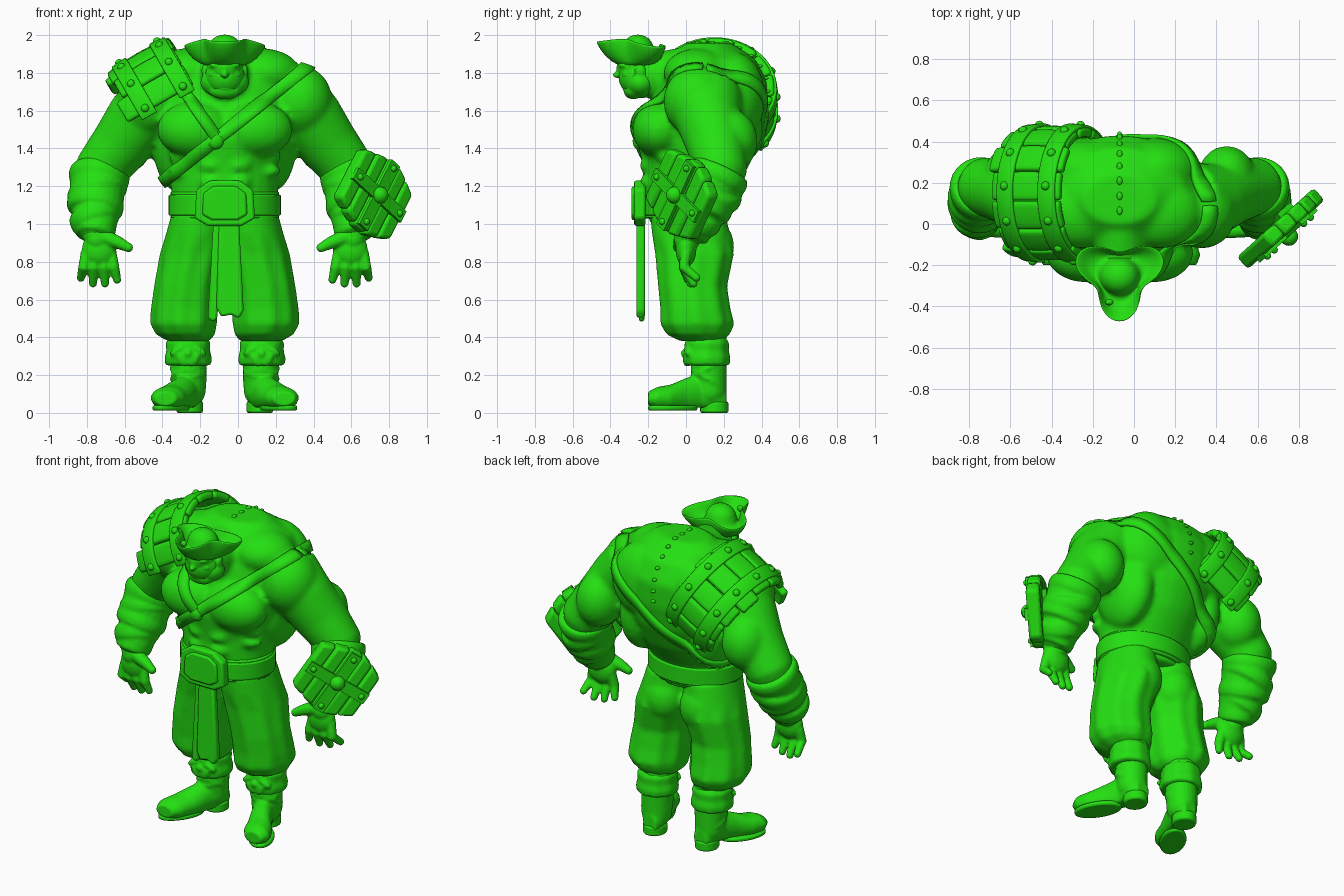
import bpy, bmesh, math, random
from mathutils import Vector, Matrix
from mathutils.bvhtree import BVHTree

random.seed(4)
if "Cube" in bpy.data.objects:
    bpy.data.objects.remove(bpy.data.objects["Cube"])

green = bpy.data.materials.new("bright_green")
green.use_nodes = True
COLOUR = (0.018, 0.74, 0.006, 1)
green.diffuse_color = COLOUR
green.node_tree.nodes["Principled BSDF"].inputs["Base Color"].default_value = COLOUR

CX = -0.07            # the body's own middle line
SIDES = (("left", 1), ("right", -1))
X, Y, Z = Vector((1, 0, 0)), Vector((0, 1, 0)), Vector((0, 0, 1))


def at(dx, y, z):
    return Vector((CX + dx, y, z))


def finish(name, bm, voxel=0, smooth=3, subsurf=0, bevel=0, solid=0):
    bmesh.ops.recalc_face_normals(bm, faces=bm.faces)
    mesh = bpy.data.meshes.new(name)
    bm.to_mesh(mesh)
    bm.free()
    mesh.materials.append(green)
    mesh.shade_smooth()
    obj = bpy.data.objects.new(name, mesh)
    bpy.context.scene.collection.objects.link(obj)
    if solid:
        mod = obj.modifiers.new("Thickness", "SOLIDIFY")
        mod.thickness, mod.offset = solid, 0
    if bevel:
        mod = obj.modifiers.new("Bevel", "BEVEL")
        mod.width, mod.segments = bevel, 2
    if voxel:
        mod = obj.modifiers.new("Fuse", "REMESH")
        mod.mode, mod.voxel_size, mod.use_smooth_shade = "VOXEL", voxel, True
        mod = obj.modifiers.new("Soften", "SMOOTH")
        mod.factor, mod.iterations = 0.5, smooth
    if subsurf:
        mod = obj.modifiers.new("Subdivide", "SUBSURF")
        mod.levels = mod.render_levels = subsurf
    if not (voxel or subsurf):
        mesh.set_sharp_from_angle(angle=math.radians(40))
    return obj


def ball(bm, centre, radii, turn=None):
    m = Matrix.Translation(centre) @ (turn or Matrix()) @ Matrix.Diagonal((*radii, 1))
    bmesh.ops.create_icosphere(bm, subdivisions=3, radius=1, matrix=m)


def skin_rings(bm, rings):
    loops = [[bm.verts.new(p) for p in ring] for ring in rings]
    n = len(loops[0])
    for a, b in zip(loops, loops[1:]):
        for i in range(n):
            bm.faces.new((a[i], a[(i + 1) % n], b[(i + 1) % n], b[i]))
    bm.faces.new(loops[0])
    bm.faces.new(loops[-1])


def oval(centre, u, v, n=28, folds=0, count=9):
    ring = []
    for i in range(n):
        a = math.tau * i / n
        k = 1 + folds * math.cos(count * a)
        ring.append(centre + u * math.cos(a) * k + v * math.sin(a) * k)
    return ring


def tube(bm, path, n=20):
    points = [Vector(p[:3]) for p in path]
    rings = []
    for i, p in enumerate(points):
        t = (points[min(i + 1, len(points) - 1)] - points[max(i - 1, 0)]).normalized()
        u = t.cross(X if abs(t.y) > 0.8 else Y).normalized()
        rings.append(oval(p, u * path[i][3], t.cross(u) * path[i][3], n))
    skin_rings(bm, rings)
    ball(bm, points[-1], [path[-1][3]] * 3)


def slab(bm, outline, depth, frame):
    front = [frame @ Vector((x, -depth / 2, z)) for x, z in outline]
    back = [frame @ Vector((x, depth / 2, z)) for x, z in outline]
    skin_rings(bm, [front, back])


# Torso and arms, fused into one skin
def arm_points(s, path):
    return [(CX + s * dx, y, z, r) for dx, y, z, r in path]


ARM = [(.34, .11, 1.68, .19), (.46, .12, 1.55, .175), (.55, .16, 1.42, .16), (.65, .18, 1.29, .145),
       (.68, .13, 1.15, .135), (.68, .05, 1.02, .1), (.68, .01, .94, .075)]
TORSO = [(1, .01, .26, .2), (1.15, 0, .28, .225), (1.3, .05, .3, .28), (1.45, .07, .35, .33),
         (1.6, .12, .4, .31), (1.75, .14, .4, .29), (1.87, .14, .32, .23), (1.96, .12, .17, .12)]
bm = bmesh.new()
skin_rings(bm, [oval(at(0, y, z), X * rx, Y * ry) for z, y, rx, ry in TORSO])
tube(bm, [(CX, .05, 1.8, .15), (CX, -.1, 1.79, .13), (CX, -.25, 1.78, .11)])
for side, s in SIDES:
    tube(bm, arm_points(s, ARM))
    ball(bm, at(s * .16, -.14, 1.5), (.2, .145, .15))        # chest
    ball(bm, at(s * .2, .06, 1.8), (.2, .18, .13))           # neck muscle
    ball(bm, at(s * .4, .06, 1.65), (.17, .18, .19))         # shoulder
    ball(bm, at(s * .52, .23, 1.44), (.14, .15, .17))        # back of arm
    ball(bm, at(s * .25, .14, 1.43), (.13, .21, .26))        # side of back
    ball(bm, at(s * .17, .26, 1.67), (.22, .16, .24))        # shoulder blade
    for z in (1.22, 1.31):                                   # stomach
        ball(bm, at(s * .07, -.18, z), (.075, .065, .05))
    for z in (1.28, 1.35):                                   # ribs
        ball(bm, at(s * .22, -.1, z), (.08, .06, .035))
body = finish("body", bm, voxel=0.016, smooth=7)

# Spine bumps, seated on the skin
bpy.context.view_layer.update()
skin = BVHTree.FromObject(body, bpy.context.evaluated_depsgraph_get())
bm = bmesh.new()
for i in range(9):
    a = math.radians(15 + i * 10)
    hit = skin.ray_cast(at(0, .1, 1.55), Vector((0, math.cos(a), math.sin(a))))[0]
    if hit:
        ball(bm, hit, (.014, .02, .01))
finish("spine", bm)


# Leather straps, laid on the skin around a tilted loop
def strap(name, centre, along, start, end, width):
    bm = bmesh.new()
    v, steps = -Y, 60
    w = along.cross(v).normalized()
    rows = []
    for i in range(steps + 1):
        a = math.radians(start + (end - start) * i / steps)
        d = along * math.cos(a) + v * math.sin(a)
        hits = [skin.ray_cast(centre + w * k * width, d)[0] for k in (-.5, 0, .5)]
        if all(hits):
            rows.append([bm.verts.new(h + d * .008) for h in hits])
    for a, b in zip(rows, rows[1:]):
        for k in (0, 1):
            bm.faces.new((a[k], a[k + 1], b[k + 1], b[k]))
    bmesh.ops.smooth_vert(bm, verts=bm.verts, factor=.5, use_axis_x=True, use_axis_y=True, use_axis_z=True)
    finish(name, bm, solid=.022)


strap("long_strap", Vector((0, .1, 1.54)), Vector((.78, 0, .62)).normalized(), 0, 360, .08)
strap("short_strap", Vector((-.2, .1, 1.58)), Vector((-.57, 0, .82)).normalized(), -60, 118, .07)
bm = bmesh.new()
hit = skin.ray_cast(Vector((-.12, .1, 1.44)), -Y)[0]
ball(bm, hit, (.045, .03, .045))
finish("strap_stud", bm)

# Hands and bandaged forearms
for side, s in SIDES:
    bm = bmesh.new()
    tube(bm, arm_points(s, [(.68, .02, .98, .08), (.675, .005, .92, .07)]))
    ball(bm, at(s * .665, 0, .865), (.092, .055, .095))
    for k in range(4):
        dx, low = .605 + k * .042, (.69, .67, .67, .7)[k]
        tip = .57 + k * .064
        tube(bm, arm_points(s, [(dx, 0, .85, .032), ((dx + tip) / 2, -.01, .77, .03),
                                (tip, .01 + .015 * k, low + .015, .022)]), 10)
    tube(bm, arm_points(s, [(.64, -.02, .93, .045), (.56, -.035, .9, .034), (.51, -.045, .875, .025)]), 10)
    finish(side + "_hand", bm, voxel=.008, smooth=2)

    bm = bmesh.new()
    wraps = [(.665, .17, 1.25, .158), (.675, .14, 1.17, .158), (.685, .1, 1.1, .148),
             (.69, .06, 1.03, .13), (.685, .03, .975, .106)]
    tube(bm, arm_points(s, [(.67, .16, 1.24, .15), (.68, .1, 1.1, .142), (.68, .04, 1, .11)]))
    for i, (dx, y, z, r) in enumerate(wraps):
        tilt = Matrix.Rotation(math.radians(-25), 4, "X") @ Matrix.Rotation(s * (.3 if i % 2 else -.15), 4, "Y")
        rings = []
        for h, k in ((-.045, .92), (-.03, 1), (0, 1.03), (.03, 1), (.045, .92)):
            rings.append([at(s * dx, y, z) + tilt @ p for p in oval(Z * h, X * r * k, Y * r * k)])
        skin_rings(bm, rings)
    finish(side + "_forearm_wraps", bm, voxel=.011, smooth=2)

# Head
bm = bmesh.new()
ball(bm, at(0, -.26, 1.83), (.095, .105, .1))
ball(bm, at(0, -.24, 1.75), (.13, .09, .085))         # jowls
ball(bm, at(0, -.28, 1.705), (.085, .05, .045))       # chin
ball(bm, at(0, -.355, 1.79), (.02, .035, .018))       # nose
ball(bm, at(0, -.345, 1.82), (.013, .025, .04))
ball(bm, at(0, -.325, 1.76), (.05, .025, .01))        # lips
ball(bm, at(0, -.315, 1.722), (.045, .025, .012))
for side, s in SIDES:
    ball(bm, at(s * .04, -.33, 1.84), (.042, .028, .016))
    ball(bm, at(s * .055, -.305, 1.79), (.035, .035, .025))
    ball(bm, at(s * .105, -.24, 1.81), (.018, .03, .035))
finish("head", bm, voxel=.008, smooth=3)


# Three-cornered hat with its sides folded up
def hat_ring(radius, z, brim=0):
    ring = []
    for i in range(36):
        a = math.tau * i / 36
        corner = math.cos(3 * a)
        r = radius + brim * (.045 + .053 * corner)
        lift = brim * (.04 - .012 * corner + .018 * math.cos(a))
        ring.append(at(r * math.sin(a) * 1.08, -.255 - r * math.cos(a), z + lift))
    return ring


bm = bmesh.new()
skin_rings(bm, [hat_ring(.07, 1.84), hat_ring(.1, 1.835), hat_ring(.118, 1.855, .6), hat_ring(.13, 1.92, 1),
                hat_ring(.12, 1.925, 1), hat_ring(.105, 1.885, .6), hat_ring(.095, 1.875),
                hat_ring(.085, 1.95), hat_ring(.06, 1.985), hat_ring(.02, 2.003)])
ball(bm, at(-.05, -.38, 1.94), (.02, .015, .02))
finish("three_cornered_hat", bm, subsurf=1)

# Barrel-stave shoulder guard
AXIS, UP = Vector((-.87, 0, -.5)), Vector((-.5, 0, .87))


def guard_point(t, degrees, r):
    a = math.radians(degrees)
    r *= 1 - 1.2 * t * t
    return Vector((-.38, .15, 1.64)) + AXIS * t + UP * r * .93 * math.sin(a) + Y * r * math.cos(a)


def guard_patch(bm, t0, t1, a0, a1, r, nt=4, na=5):
    grid = [[bm.verts.new(guard_point(t0 + (t1 - t0) * i / nt, a0 + (a1 - a0) * j / na, r))
             for j in range(na + 1)] for i in range(nt + 1)]
    for i in range(nt):
        for j in range(na):
            bm.faces.new((grid[i][j], grid[i + 1][j], grid[i + 1][j + 1], grid[i][j + 1]))


staves, bands, studs = bmesh.new(), bmesh.new(), bmesh.new()
for k in range(8):
    a = -38 + k * 27
    guard_patch(staves, -.17 - random.random() * .02, .18 + random.random() * .05, a + .4, a + 26.6, .305)
for t in (-.12, .11):
    guard_patch(bands, t - .045, t + .045, -42, 183, .328, 2, 30)
    for k in range(8):
        ball(studs, guard_point(t, -36 + k * 30, .336), [.022] * 3)
finish("guard_staves", staves, solid=.045, bevel=.014)
finish("guard_bands", bands, solid=.026, bevel=.006)
finish("guard_studs", studs)

# Small round shield of planks on the left forearm
frame = Matrix.Translation((.715, -.02, 1.153)) @ Matrix.Rotation(math.radians(42), 4, "Z") @ Matrix.Rotation(.6, 4, "Y")
planks, fittings = bmesh.new(), bmesh.new()
for k in range(-2, 3):
    lo, hi = k * .084 - .041, k * .084 + .041
    ends = [math.sqrt(.22 ** 2 - min(abs(e), .16) ** 2) + random.uniform(-.012, .006) for e in (lo, hi)]
    slab(planks, [(lo, -ends[0]), (hi, -ends[1]), (hi, ends[1]), (lo, ends[0])], .08, frame)
finish("shield_planks", planks, bevel=.018)
for turn in (0, math.pi / 2):
    m = frame @ Matrix.Rotation(turn, 4, "Y") @ Matrix.Translation((0, -.043, 0))
    slab(fittings, [(-.035, -.205), (.035, -.205), (.035, .205), (-.035, .205)], .025, m)
    for z in (-.17, .17):
        ball(fittings, m @ Vector((0, -.012, z)), [.018] * 3)
ball(fittings, frame @ Vector((0, -.055, 0)), [.045] * 3)
slab(fittings, [(-.05, -.13), (.05, -.13), (.05, .13), (-.05, .13)], .03, frame @ Matrix.Translation((0, .05, 0)))
finish("shield_fittings", fittings)

# Baggy trousers
LEG = [(1.06, .13, .01, .15, .2), (.95, .145, .025, .165, .205), (.84, .165, .045, .175, .205),
       (.67, .2, .035, .17, .18), (.55, .212, .05, .175, .183), (.47, .215, .06, .175, .193),
       (.415, .205, .065, .155, .165), (.38, .19, .08, .11, .11)]
bm = bmesh.new()
for side, s in SIDES:
    skin_rings(bm, [oval(at(s * dx, y, z), X * s * rx, Y * ry, 54, .03 * (z < .9)) for z, dx, y, rx, ry in LEG])
    ball(bm, at(s * .13, .13, .88), (.13, .125, .15))
finish("trousers", bm, voxel=.014, smooth=4)

# Belt, buckle and hanging cloths
bm = bmesh.new()
for low, high, grow in ((1.03, 1.17, 0), (1.045, 1.155, .01)):
    skin_rings(bm, [oval(at(0, 0, z), X * (.288 + grow), Y * (.23 + grow), 40) for z in (low, high)])
finish("belt", bm, bevel=.008)
bm = bmesh.new()
OCTAGON = [(-.16, 1.03), (-.09, .99), (.09, .99), (.16, 1.03), (.15, 1.18), (.08, 1.23), (-.08, 1.23), (-.15, 1.18)]
slab(bm, OCTAGON, .06, Matrix.Translation(at(0, -.245, 0)))
slab(bm, [(x * .75, 1.11 + (z - 1.11) * .75) for x, z in OCTAGON], .03, Matrix.Translation(at(0, -.273, 0)))
finish("belt_buckle", bm, bevel=.012)
bm = bmesh.new()
slab(bm, [(-.03, 1.02), (-.045, .56), (-.02, .51), (.035, .52), (.075, .5), (.1, .54), (.075, 1.02)], .045,
     Matrix.Translation(at(0, -.24, 0)))
slab(bm, [(-.06, 1.02), (-.09, .5), (-.06, .48), (-.04, .5), (0, 1.02)], .03, Matrix.Translation(at(0, -.235, 0)))
finish("hanging_cloths", bm, bevel=.012)

# Boots with tied cuffs
FOOT = [(.18, .215, .07, .045, .06), (.185, .17, .09, .07, .09), (.2, .08, .11, .07, .1), (.235, 0, .095, .075, .09),
        (.28, -.08, .078, .088, .072), (.305, -.15, .078, .088, .06), (.315, -.2, .075, .06, .038)]
for side, s in SIDES:
    bm = bmesh.new()
    skin_rings(bm, [[Vector((p.x, p.y, max(p.z, .028))) for p in oval(at(s * dx, y, z), X * rx, Z * rz)]
                    for dx, y, z, rx, rz in FOOT])
    tube(bm, [(CX + s * .185, .115, .42, .1), (CX + s * .19, .12, .25, .095), (CX + s * .19, .125, .12, .09)])
    for k in (0, 1):                                         # creases at the ankle
        ball(bm, at(s * .192, .115, .18 + k * .055), (.1, .105, .025), Matrix.Rotation(k - .5, 4, "X"))
    finish(side + "_boot", bm, voxel=.01)
    bm = bmesh.new()
    skin_rings(bm, [oval(at(s * .185, .15, z), X * .07, Y * .075) for z in (0, .06)])
    skin_rings(bm, [oval(at(s * .285, -.07, z), X * .085, Y * .13 - X * s * .05) for z in (.012, .04)])
    finish(side + "_boot_sole", bm, bevel=.01)
    bm = bmesh.new()
    cuff = [(.25, .1), (.255, .122), (.29, .125), (.33, .116), (.37, .118), (.4, .1)]
    skin_rings(bm, [oval(at(s * .195, .11, z), X * r, Y * r, 36, .015) for z, r in cuff])
    for k in (-1, 1):
        lean = Matrix.Rotation(k * .5, 4, "Y")
        ball(bm, at(s * .195 + k * .05, .01, .335), (.055, .022, .02), lean)
        ball(bm, at(s * .195 + k * .035, 0, .285), (.022, .018, .045), lean)
    ball(bm, at(s * .195, -.01, .315), [.02] * 3)
    finish(side + "_boot_cuff", bm, voxel=.01)
